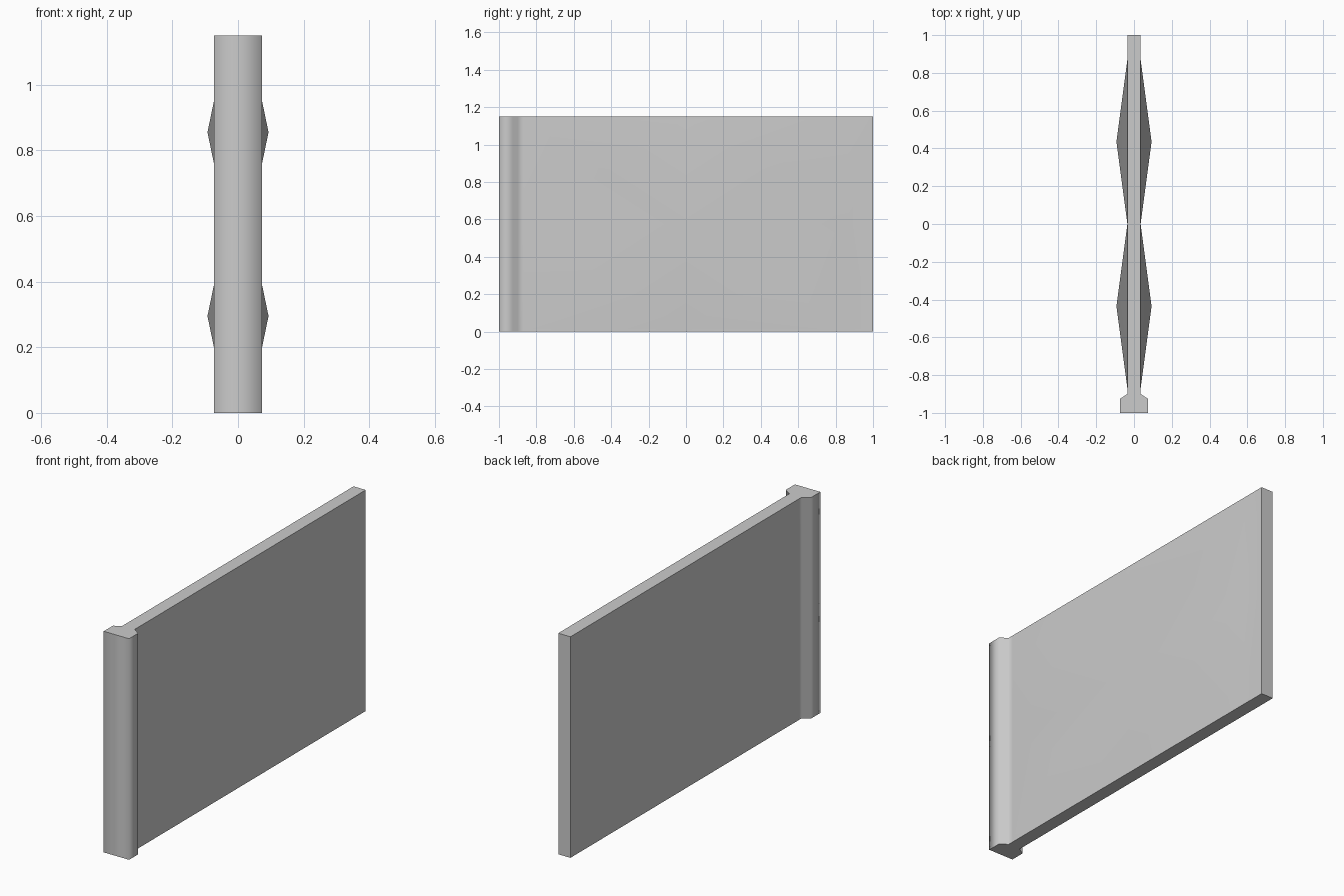
import bpy, bmesh

if "Cube" in bpy.data.objects:
    bpy.data.objects.remove(bpy.data.objects["Cube"])

H = 1.15      # wall height
T = 0.035     # wall half thickness
P = 0.87      # width of one raised pyramid

bm = bmesh.new()

# Wall outline seen from above, with the wider post at the front end
half = [(0.073, -1), (0.073, -0.925), (T, -0.9), (T, 1)]
outline = [(0, -1)] + half + [(-x, y) for x, y in reversed(half)]
base = bm.faces.new([bm.verts.new((x, y, 0)) for x, y in outline])
ext = bmesh.ops.extrude_face_region(bm, geom=[base])
top = [v for v in ext["geom"] if isinstance(v, bmesh.types.BMVert)]
bmesh.ops.translate(bm, verts=top, vec=(0, 0, H))
bmesh.ops.recalc_face_normals(bm, faces=bm.faces)


def cut(co, no):
    geom = bm.verts[:] + bm.edges[:] + bm.faces[:]
    bmesh.ops.bisect_plane(bm, geom=geom, dist=1e-5, plane_co=co, plane_no=no)


# Grid lines bounding the two by two panels
for y in (-P, 0, P):
    cut((0, y, 0), (0, 1, 0))
for z in (0.015, H / 2, H - 0.015):
    cut((0, 0, z), (0, 0, 1))

# Raise each panel into a shallow pyramid, on both sides
bm.normal_update()
panels = []
for f in bm.faces:
    c = f.calc_center_bounds()
    if abs(f.normal.x) > 0.99 and abs(c.y) < P and 0.1 < c.z < H - 0.1 and f.calc_area() > 0.3:
        panels.append(f)
bmesh.ops.poke(bm, faces=panels, offset=0.058)

# Smooth sides, crisp top, bottom and back end
bm.normal_update()
for f in bm.faces:
    f.smooth = True


def side(f):
    return (abs(f.normal.z) > 0.9) * 1 + (f.normal.y > 0.99) * 2


for e in bm.edges:
    kinds = {side(f) for f in e.link_faces}
    e.smooth = len(kinds) == 1

mesh = bpy.data.meshes.new("wall_panel")
bm.to_mesh(mesh)
bm.free()
wall = bpy.data.objects.new("wall_panel", mesh)
bpy.context.collection.objects.link(wall)
